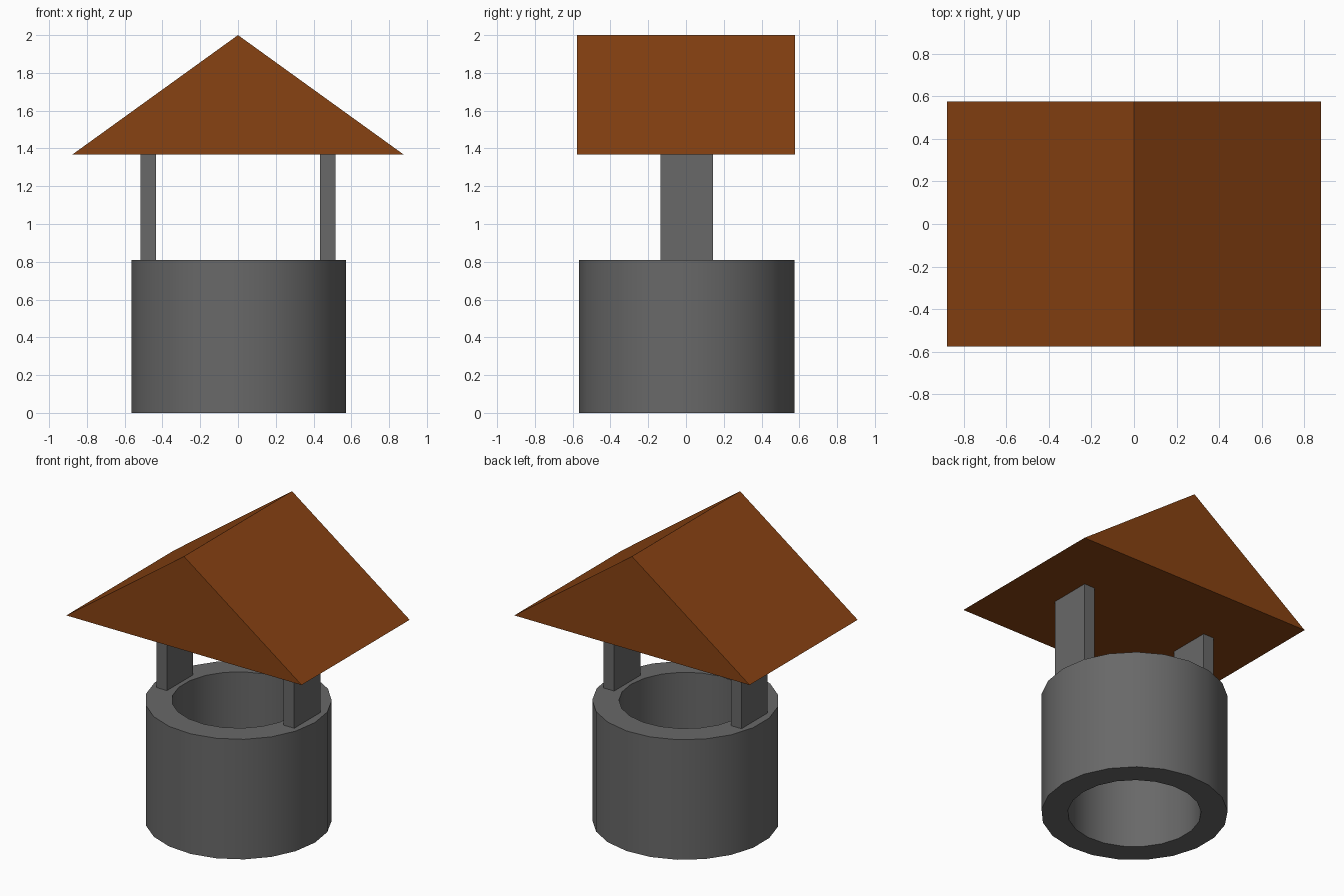
import bpy, bmesh, math

if "Cube" in bpy.data.objects:
    bpy.data.objects.remove(bpy.data.objects["Cube"])

SIDES = 21
R_OUT, R_IN, WALL_TOP = 0.571, 0.408, 0.81
EAVE, RIDGE = 1.367, 2.0
OFFSET_Y = 0.004


def make_material(name, color):
    mat = bpy.data.materials.new(name)
    mat.diffuse_color = (*color, 1)
    mat.use_nodes = True
    mat.node_tree.nodes["Principled BSDF"].inputs["Base Color"].default_value = mat.diffuse_color
    return mat


def make_object(name, bm, material):
    bmesh.ops.recalc_face_normals(bm, faces=bm.faces)
    mesh = bpy.data.meshes.new(name)
    bm.to_mesh(mesh)
    bm.free()
    mesh.materials.append(material)
    obj = bpy.data.objects.new(name, mesh)
    bpy.context.collection.objects.link(obj)
    return obj


stone = make_material("dark_stone", (0.14, 0.14, 0.14))
brown = make_material("brown_wood", (0.245, 0.054, 0.006))

# Round stone wall, open through the middle: spin a rectangular section
bm = bmesh.new()
section = [(R_IN, 0), (R_OUT, 0), (R_OUT, WALL_TOP), (R_IN, WALL_TOP)]
rings = []
for i in range(SIDES):
    a = 2 * math.pi * i / SIDES
    rings.append([bm.verts.new((r * math.cos(a), r * math.sin(a) + OFFSET_Y, z))
                  for r, z in section])
for i in range(SIDES):
    a, b = rings[i], rings[(i + 1) % SIDES]
    for j in range(4):
        k = (j + 1) % 4
        bm.faces.new((a[j], b[j], b[k], a[k]))
wall = make_object("well_wall", bm, stone)
bpy.context.view_layer.objects.active = wall
wall.select_set(True)
bpy.ops.object.shade_smooth_by_angle(angle=math.radians(30))

# Two flat posts standing on the rim
for name, side in (("left_post", -1), ("right_post", 1)):
    bm = bmesh.new()
    bmesh.ops.create_cube(bm, size=1)
    bmesh.ops.scale(bm, vec=(0.08, 0.28, EAVE - WALL_TOP), verts=bm.verts)
    bmesh.ops.translate(bm, vec=(side * 0.475, OFFSET_Y, (EAVE + WALL_TOP) / 2), verts=bm.verts)
    make_object(name, bm, stone)

# Solid gable roof: triangle extruded front to back
bm = bmesh.new()
gable = bm.faces.new([bm.verts.new((x, -0.576, z))
                      for x, z in ((-0.878, EAVE), (0.878, EAVE), (0, RIDGE))])
ext = bmesh.ops.extrude_face_region(bm, geom=[gable], use_keep_orig=True)
bmesh.ops.translate(bm, vec=(0, 1.152, 0),
                    verts=[g for g in ext["geom"] if isinstance(g, bmesh.types.BMVert)])
make_object("roof", bm, brown)
